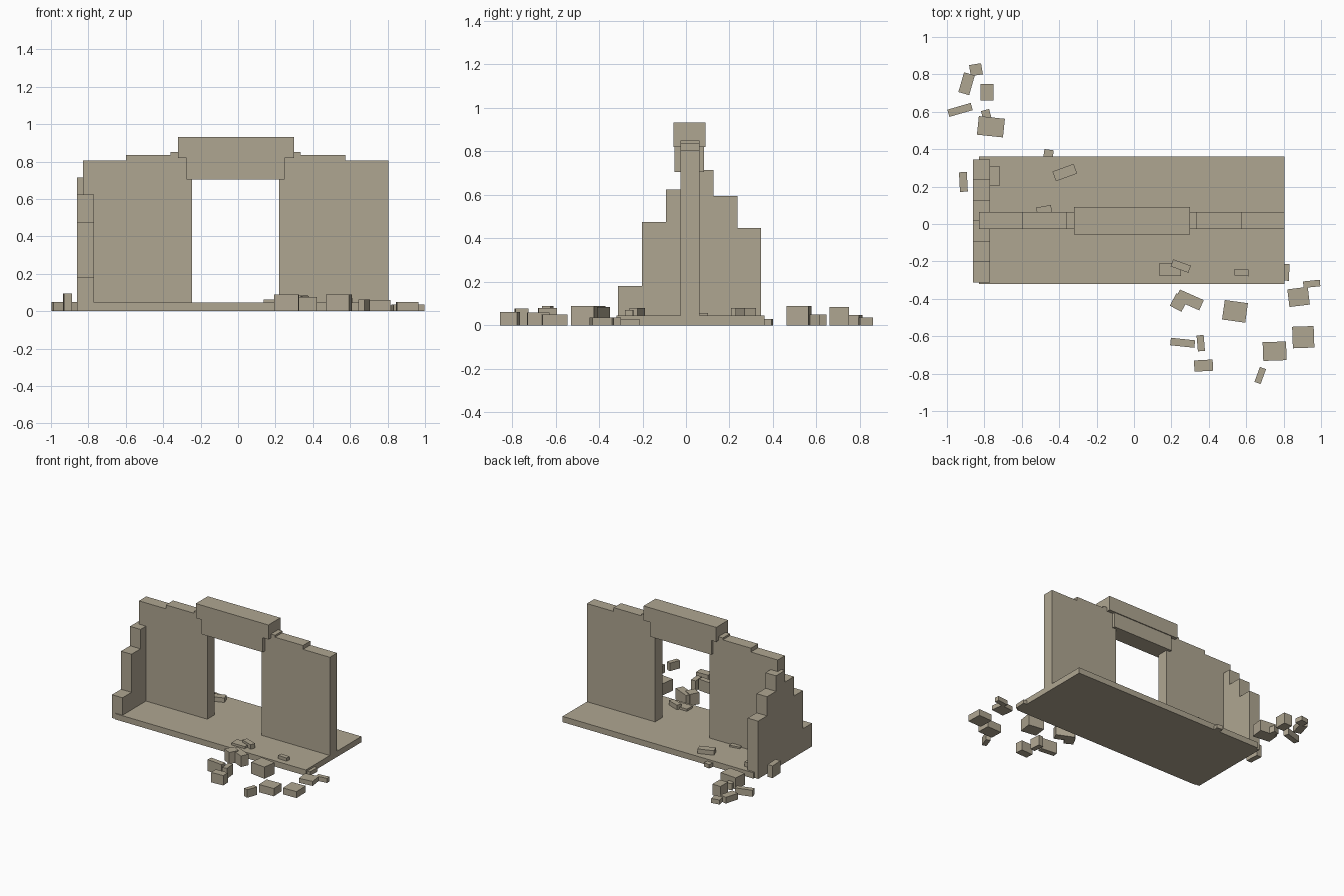
import bpy, bmesh
from math import radians
from mathutils import Matrix, Vector

default_cube = bpy.data.objects.get("Cube")
if default_cube:
    bpy.data.objects.remove(default_cube, do_unlink=True)

# Single sandstone colour
stone = bpy.data.materials.new("sandstone")
stone.use_nodes = True
colour = (.43, .38, .285, 1)
stone.diffuse_color = colour
stone.node_tree.nodes["Principled BSDF"].inputs["Base Color"].default_value = colour


def finish(name, bm):
    """Turn a bmesh into a flat-shaded sandstone object."""
    bmesh.ops.recalc_face_normals(bm, faces=bm.faces)
    mesh = bpy.data.meshes.new(name)
    bm.to_mesh(mesh)
    bm.free()
    mesh.materials.append(stone)
    obj = bpy.data.objects.new(name, mesh)
    bpy.context.collection.objects.link(obj)
    return obj


def block(name, x_range, y_range, z_range):
    """Axis-aligned block given by its extents."""
    low, high = (Vector(corner) for corner in zip(x_range, y_range, z_range))
    bm = bmesh.new()
    bmesh.ops.create_cube(bm, size=1)
    bmesh.ops.scale(bm, vec=high - low, verts=bm.verts)
    bmesh.ops.translate(bm, vec=(low + high) / 2, verts=bm.verts)
    return finish(name, bm)


def stepped_wall(name, steps, end, bottom, thickness, along_y=False):
    """Extrude a stair-topped outline; steps are (start, height) pairs."""
    outline = [(steps[0][0], bottom)]
    stops = [start for start, _ in steps[1:]] + [end]
    for (start, height), stop in zip(steps, stops):
        outline += [(start, height), (stop, height)]
    outline.append((end, bottom))
    near, far = thickness
    bm = bmesh.new()
    if along_y:
        points, push = [(near, s, z) for s, z in outline], Vector((far - near, 0, 0))
    else:
        points, push = [(s, near, z) for s, z in outline], Vector((0, far - near, 0))
    face = bm.faces.new([bm.verts.new(p) for p in points])
    grown = bmesh.ops.extrude_face_region(bm, geom=[face], use_keep_orig=True)
    new_verts = [g for g in grown["geom"] if isinstance(g, bmesh.types.BMVert)]
    bmesh.ops.translate(bm, vec=push, verts=new_verts)
    return finish(name, bm)


def scatter(name, base, stones):
    """Rubble: x, y, width, depth, top height, turn in degrees."""
    for index, (x, y, width, depth, top, turn) in enumerate(stones):
        height = top - base
        bm = bmesh.new()
        bmesh.ops.create_cube(bm, size=1)
        bmesh.ops.scale(bm, vec=(width, depth, height), verts=bm.verts)
        obj = finish(f"{name}_{index}", bm)
        obj.matrix_world = (Matrix.Translation((x, y, base + height / 2))
                            @ Matrix.Rotation(radians(turn), 4, "Z"))


# Floor slab
floor = .045
block("floor_slab", (-.83, .805), (-.32, .36), (0, floor))

# Broken front wall on both sides of the doorway
wall_depth = (-.026, .063)
stepped_wall("wall_right", [(-.83, .805), (-.6, .835), (-.36, .85)],
             -.245, floor, wall_depth)
stepped_wall("wall_left", [(.22, .85), (.335, .835), (.575, .805)],
             .805, floor, wall_depth)

# Doorway lintel and capstone
block("lintel", (-.275, .248), (-.052, .083), (.705, .82))
block("capstone", (-.322, .3), (-.057, .09), (.82, .932))

# Crumbling side wall, stepping down to both ends
stepped_wall("side_wall",
             [(-.313, .18), (-.203, .475), (-.093, .625),
              (.018, .715), (.127, .595), (.237, .447)],
             .345, 0, (-.86, -.77), along_y=True)

# Rubble lying on the floor slab
scatter("floor_rubble", floor, [
    (-.37, .275, .12, .055, .08, 20),
    (-.48, .07, .08, .05, .057, 10),
    (-.743, .257, .055, .1, .08, 0),
    (.195, -.243, .115, .07, .062, 0),
    (.25, -.225, .1, .04, .08, -20),
    (.575, -.26, .075, .035, .07, -3),
])

# Rubble on the ground behind the ruin
scatter("back_rubble", 0, [
    (-.845, .825, .065, .06, .035, 9),
    (-.895, .75, .06, .11, .048, -16),
    (-.785, .704, .07, .09, .085, 0),
    (-.93, .61, .13, .04, .05, 16),
    (-.765, .52, .14, .1, .088, -6),
    (-.79, .585, .045, .05, .05, 15),
    (-.912, .225, .042, .105, .095, 3),
    (-.457, .375, .05, .045, .03, -8),
])

# Rubble on the ground before the ruin
scatter("front_rubble", 0, [
    (.297, -.406, .14, .06, .085, -24),
    (.24, -.42, .07, .075, .09, -28),
    (.54, -.467, .125, .105, .09, -8),
    (.26, -.635, .13, .04, .088, -6),
    (.357, -.637, .038, .085, .08, 5),
    (.372, -.757, .1, .06, .077, 3),
    (.675, -.81, .035, .085, .062, -20),
    (.752, -.68, .125, .1, .06, 2),
    (.905, -.605, .115, .115, .05, 2),
    (.88, -.39, .11, .095, .035, 7),
    (.95, -.32, .09, .035, .035, 6),
    (.81, -.258, .04, .09, .03, -3),
])
